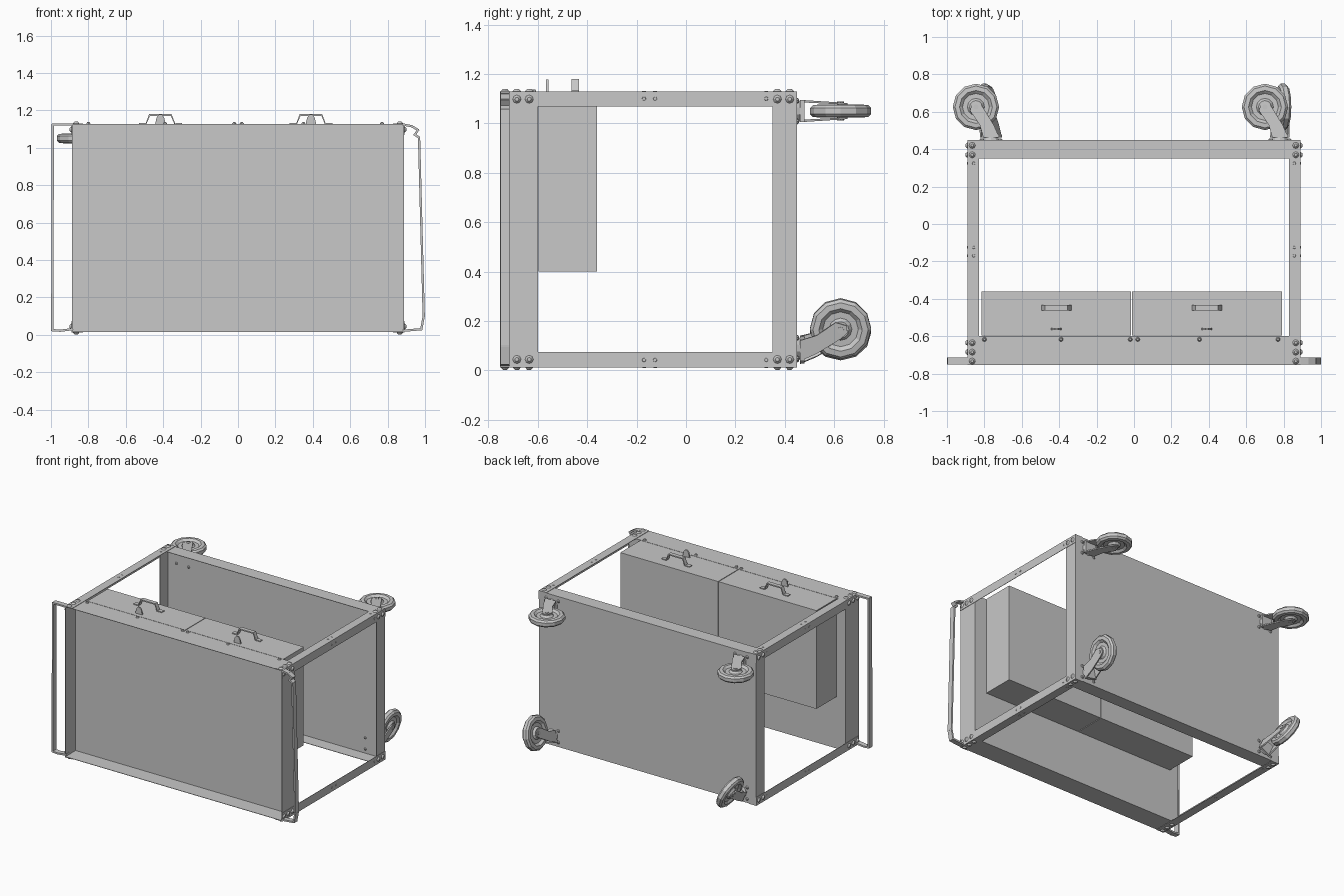
import bpy, bmesh, math
from mathutils import Matrix, Vector

old = bpy.data.objects.get("Cube")
if old:
    bpy.data.objects.remove(old)

grey = bpy.data.materials.new("steel grey")
grey.use_nodes = True
grey.diffuse_color = (0.58, 0.58, 0.58, 1)
grey.node_tree.nodes["Principled BSDF"].inputs["Base Color"].default_value = (0.58, 0.58, 0.58, 1)

# overall frame limits and sheet thickness
X, Z0, Z1 = 0.89, 0.012, 1.13
Y0, Y1 = -0.753, 0.45
T = 0.003


def finish(bm, name, matrix=None):
    bmesh.ops.recalc_face_normals(bm, faces=bm.faces)
    mesh = bpy.data.meshes.new(name)
    bm.to_mesh(mesh)
    bm.free()
    mesh.materials.append(grey)
    ob = bpy.data.objects.new(name, mesh)
    bpy.context.collection.objects.link(ob)
    if matrix:
        ob.matrix_world = matrix


def add_box(bm, a, b):
    """Box between two opposite corners, given in any order."""
    a, b = Vector(a), Vector(b)
    size = [abs(d) for d in b - a]
    m = Matrix.Translation((a + b) / 2) @ Matrix.Diagonal((*size, 1))
    bmesh.ops.create_cube(bm, size=1, matrix=m)


def add_prism(bm, points, z0, z1):
    face = bm.faces.new([bm.verts.new((x, y, z0)) for x, y in points])
    ext = bmesh.ops.extrude_face_region(bm, geom=[face])["geom"]
    top = [v for v in ext if isinstance(v, bmesh.types.BMVert)]
    bmesh.ops.translate(bm, vec=(0, 0, z1 - z0), verts=top)


def add_cone(bm, pos, direction, r1, r2, depth, sides=8):
    d = Vector(direction).normalized()
    m = Matrix.Translation(Vector(pos) + d * depth / 2) @ d.to_track_quat('Z', 'Y').to_matrix().to_4x4()
    bmesh.ops.create_cone(bm, cap_ends=True, segments=sides, radius1=r1, radius2=r2, depth=depth, matrix=m)


def tray(name, open_y, floor_y, floor_depth):
    """Shallow pan: floor plus four thin walls, open towards the front."""
    bm = bmesh.new()
    x, lo, hi = X - T, Z0 + T, Z1 - T
    add_box(bm, (-x + T, floor_y, lo + T), (x - T, floor_y - floor_depth, hi - T))
    for s in (-1, 1):
        add_box(bm, (s * x, open_y, lo), (s * (x - T), floor_y, hi))
    for z, t in ((lo, T), (hi, -T)):
        add_box(bm, (-x, open_y, z), (x, floor_y, z + t))
    finish(bm, name)


tray("top_tray", Y0, -0.6, 0.035)
tray("bottom_shelf", 0.35, Y1, 0.006)

# angle-iron legs at the four corners
bm = bmesh.new()
for sx in (-1, 1):
    for z, sz in ((Z0, 1), (Z1, -1)):
        xo, w = sx * X, 0.062
        add_box(bm, (xo, Y0, z), (xo - sx * w, Y1, z + sz * T))
        add_box(bm, (xo, Y0, z), (xo - sx * T, Y1, z + sz * w))
finish(bm, "legs")

# bolts on both outer faces of every leg, with flat rivets between them
bm = bmesh.new()
for sx in (-1, 1):
    for z, sz in ((Z0, -1), (Z1, 1)):
        for y in (-0.733, -0.685, -0.635, 0.37, 0.42):
            add_cone(bm, (sx * X, y, z - sz * 0.032), (sx, 0, 0), .017, .008, .01)
            add_cone(bm, (sx * (X - 0.025), y, z), (0, 0, sz), .017, .008, .01)
        for y in (-0.17, -0.125, 0.325):
            add_cone(bm, (sx * X, y, z - sz * 0.03), (sx, 0, 0), .008, .007, .002)
            add_cone(bm, (sx * (X - 0.033), y, z), (0, 0, sz), .008, .007, .002)
for x in (-0.8, -0.39, -0.02, 0.02, 0.35, 0.77):
    add_cone(bm, (x, -0.617, Z1 - T), (0, 0, 1), .012, .006, .01)
finish(bm, "bolts")

# pair of drawers hung below the top tray
for side, x0 in (("right", -0.815), ("left", -0.01)):
    x1, top = x0 + 0.8, Z1 - T
    bm = bmesh.new()
    add_box(bm, (x0, -0.597, 0.4), (x1, -0.36, top))
    finish(bm, side + "_drawer")

    # pull: strip bent into a trapezoid, with flat feet
    c, h = (x0 + x1) / 2, 0.053
    half = [(-.115, 0), (-.08, 0), (-.06, h), (0, h)]
    outer = half + [(-x, y) for x, y in half[-2::-1]]
    inner = [(x * .93, max(0, y - .009)) for x, y in outer]
    bm = bmesh.new()
    for i in range(len(outer) - 1):
        quad = [outer[i], outer[i + 1], inner[i + 1], inner[i]]
        if i in (0, 5):
            quad = [outer[i], outer[i + 1], (outer[i + 1][0], .006), (outer[i][0], .006)]
        add_prism(bm, quad, -.015, .015)
    upright = Matrix.Rotation(math.pi / 2, 4, 'X')
    finish(bm, side + "_drawer_pull", Matrix.Translation((c, -0.448, top)) @ upright)

    # lock key standing on the drawer front
    bm = bmesh.new()
    add_prism(bm, [(-.028, 0), (.028, 0), (.02, .035), (.008, .05), (-.008, .05), (-.02, .035)], -.005, .005)
    finish(bm, side + "_drawer_key", Matrix.Translation((c, -0.562, top)) @ upright)


def push_bar(name, path):
    """Thin strip following a path of x, z points."""
    bm = bmesh.new()
    for (ax, az), (bx, bz) in zip(path, path[1:]):
        a, b = Vector((ax, az)), Vector((bx, bz))
        d = (b - a).normalized()
        n = Vector((-d.y, d.x)) * .006
        a, b = a - d * .004, b + d * .004
        add_prism(bm, [tuple(p) for p in (a - n, b - n, b + n, a + n)], -.019, .019)
    finish(bm, name, Matrix.Translation((0, -0.733, 0)) @ Matrix.Rotation(math.pi / 2, 4, 'X'))


push_bar("right_push_bar", [(-.885, 1.124), (-.99, 1.124), (-.993, .025), (-.95, .022), (-.885, .03)])
push_bar("left_push_bar", [(.885, 1.124), (.93, 1.115), (.963, 1.095), (.945, 1.07), (.968, 1.055),
                           (.993, .1), (.98, .03), (.885, .022)])


def caster(name, x, z, trail):
    """Swivel caster: local x is the trail direction, local z the axle."""
    tx, tz = Vector(trail).normalized()
    m = Matrix(((tx, 0, -tz, x), (0, 1, 0, Y1), (tz, 0, tx, z), (0, 0, 0, 1)))
    cx, cy = .08, .176

    # swivel head and bolts, whose ends also show inside the shelf
    bm = bmesh.new()
    add_cone(bm, (x, Y1, z), (0, 1, 0), .045, .04, .016, 10)
    for dx in (-.05, .05):
        for dz in (-.042, .042):
            add_cone(bm, (x + dx, Y1, z + dz), (0, 1, 0), .012, .006, .008)
            add_cone(bm, (x + dx, Y1 - .006, z + dz), (0, -1, 0), .01, .006, .008)
    finish(bm, name + "_mount")

    # fork: bridge and two blades that close in towards the axle
    bm = bmesh.new()
    blade = [(-.045, .012), (.04, .012), (.06, .08), (cx + .032, cy - .02), (cx + .018, cy + .025),
             (cx - .012, cy + .028), (cx - .036, cy), (-.015, .08)]
    for s in (-1, 1):
        add_prism(bm, blade, s * .036, s * .046)
    add_box(bm, (-.044, .012, -.045), (.04, .03, .045))
    for v in bm.verts:
        v.co.z *= 1 - .25 * v.co.y / cy
    add_cone(bm, (cx, cy, -.038), (0, 0, 1), .014, .014, .076)
    finish(bm, name + "_fork", m)

    # wheel: dished profile turned around the axle
    bm = bmesh.new()
    side = [(.001, .026), (.034, .026), (.046, .012), (.072, .012), (.088, .026), (.112, .024), (.124, .012)]
    prof = side + [(r, -h) for r, h in reversed(side)]
    verts = [bm.verts.new((r, 0, h)) for r, h in prof]
    edges = [bm.edges.new(p) for p in zip(verts, verts[1:])]
    bmesh.ops.spin(bm, geom=verts + edges, cent=(0, 0, 0), axis=(0, 0, 1),
                   angle=math.tau, steps=12, use_duplicate=False)
    bmesh.ops.remove_doubles(bm, verts=bm.verts, dist=.0006)
    finish(bm, name + "_wheel", m @ Matrix.Translation((cx, cy, 0)))


caster("upper_right_caster", -.765, 1.05, (-1, 0))
caster("upper_left_caster", .78, 1.05, (-1, 0))
caster("lower_left_caster", .78, .09, (.2, 1))
caster("lower_right_caster", -.765, .085, (-.42, .9))
